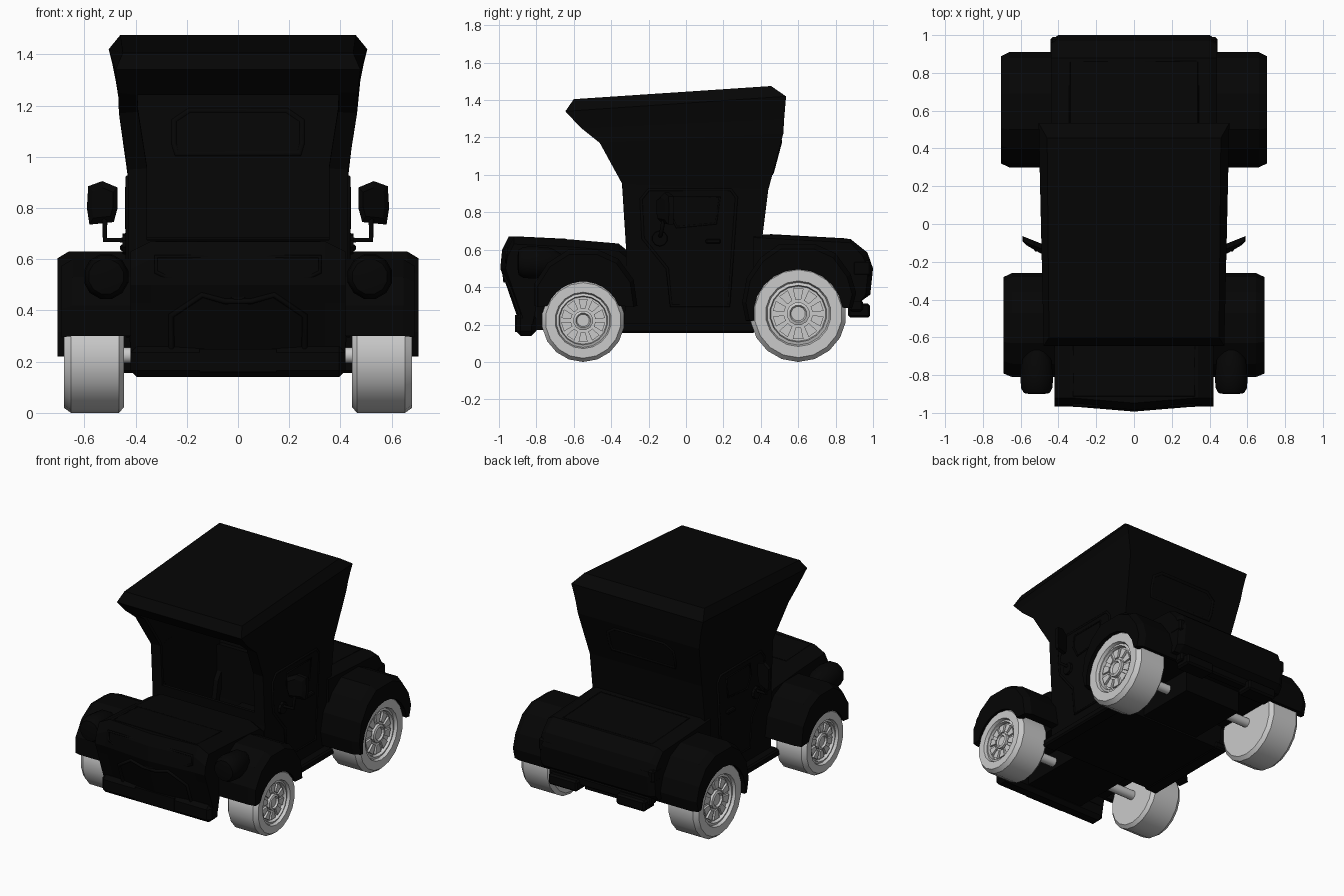
import bpy, bmesh, math
from mathutils import Matrix, Vector

if "Cube" in bpy.data.objects:
    bpy.data.objects.remove(bpy.data.objects["Cube"])


def material(name, v):
    m = bpy.data.materials.new(name)
    m.diffuse_color = (v, v, v, 1)
    m.use_nodes = True
    m.node_tree.nodes["Principled BSDF"].inputs["Base Color"].default_value = m.diffuse_color
    return m


BLACK = material("black_paint", 0.0015)
GREY = material("light_grey_wheel", 0.59)


def finish(name, bm, mat=BLACK, smooth=None, bevel=0):
    bmesh.ops.recalc_face_normals(bm, faces=bm.faces[:])
    me = bpy.data.meshes.new(name)
    bm.to_mesh(me)
    bm.free()
    me.materials.append(mat)
    ob = bpy.data.objects.new(name, me)
    bpy.context.collection.objects.link(ob)
    if bevel:
        mod = ob.modifiers.new("bevel", 'BEVEL')
        mod.width, mod.segments = bevel, 1
    if smooth:
        bpy.ops.object.select_all(action='DESELECT')
        ob.select_set(True)
        bpy.context.view_layer.objects.active = ob
        bpy.ops.object.shade_smooth_by_angle(angle=math.radians(smooth))
    return ob


def loft_bm(rings):
    bm = bmesh.new()
    rows = [[bm.verts.new(p) for p in ring] for ring in rings]
    n = len(rows[0])
    for a, b in zip(rows, rows[1:]):
        for i in range(n):
            j = (i + 1) % n
            bm.faces.new((a[i], a[j], b[j], b[i]))
    bm.faces.new(rows[0])
    bm.faces.new(rows[-1])
    return bm


def box(name, c, size, mat=BLACK, bevel=0):
    bm = bmesh.new()
    bmesh.ops.create_cube(bm, size=1)
    bm.transform(Matrix.Translation(c) @ Matrix.Diagonal((*size, 1)))
    return finish(name, bm, mat, bevel=bevel)


def lathe(name, c, axis, profile, n, mat=BLACK, smooth=25):
    """Profile holds (distance along axis, radius) pairs."""
    rings = []
    for t, r in profile:
        ring = []
        for i in range(n):
            a = 2 * math.pi * (i + 0.5) / n
            u, v = r * math.cos(a), r * math.sin(a)
            ring.append(Vector(c) + Vector((t, u, v) if axis == 'x' else (u, t, v)))
        rings.append(ring)
    return finish(name, loft_bm(rings), mat, smooth)


def tube(name, pts, r, cyclic=True, mat=BLACK):
    cu = bpy.data.curves.new(name, 'CURVE')
    cu.dimensions = '3D'
    cu.bevel_depth, cu.bevel_resolution = r, 1
    cu.use_fill_caps = True
    sp = cu.splines.new('POLY')
    sp.points.add(len(pts) - 1)
    for q, p in zip(sp.points, pts):
        q.co = (*p, 1)
    sp.use_cyclic_u = cyclic
    cu.materials.append(mat)
    ob = bpy.data.objects.new(name, cu)
    bpy.context.collection.objects.link(ob)
    return ob


def plate(name, pts, x0, x1, mat=BLACK):
    return finish(name, loft_bm([[(x, y, z) for y, z in pts] for x in (x0, x1)]), mat)


# Cabin shell: front y, front z, back y, back z, front half width, back half width
levels = [(-.33, .16, .36, .16, .42, .42), (-.32, .60, .41, .68, .43, .43),
          (-.34, .95, .44, .92, .43, .43), (-.46, 1.17, .52, 1.22, .465, .465),
          (-.56, 1.25, .525, 1.30, .468, .478), (-.603, 1.295, .53, 1.36, .472, .49),
          (-.645, 1.34, .535, 1.42, .478, .505), (-.60, 1.405, .455, 1.475, .45, .46)]
bm = loft_bm([[(-wf, yf, zf), (wf, yf, zf), (wb, yb, zb), (-wb, yb, zb)]
              for yf, zf, yb, zb, wf, wb in levels])
bmesh.ops.recalc_face_normals(bm, faces=bm.faces[:])
bm.faces.ensure_lookup_table()
screen = [bm.faces[4 * k] for k in (1, 2, 3, 4)]
bmesh.ops.inset_region(bm, faces=screen, thickness=.075, use_even_offset=True)
bmesh.ops.delete(bm, geom=screen, context='FACES')
cabin = finish("cabin", bm)
shell = cabin.modifiers.new("wall", 'SOLIDIFY')
shell.thickness, shell.offset = .02, -1

# Rear window frame, following the slope of the back wall
octagon = [(.25, 1.05), (.25, 1.14), (.19, 1.18), (-.19, 1.18),
           (-.25, 1.14), (-.25, 1.05), (-.24, 1.01), (.24, 1.01)]
tube("rear_window_frame", [(x, .432 + (z - .92) * .267, z) for x, z in octagon], .014)


# Hood and trunk: side profile swept across, edges dropped, centre nose pushed out
def hull(name, profile, half, shoulder, drop, nose, tuck):
    rings = []
    for x in (-half, -shoulder, 0, shoulder, half):
        edge = abs(x) == half
        rings.append([(x, y - (nose if x == 0 and y < -.85 else 0)
                       - (tuck if edge and y > .95 else 0),
                       z - (drop if edge and z > .58 else 0)) for y, z in profile])
    finish(name, loft_bm(rings))


hull("hood", [(-.32, .30), (-.32, .60), (-.36, .633), (-.62, .655), (-.92, .67), (-.955, .60),
              (-.965, .5), (-.94, .43), (-.86, .2), (-.82, .2), (-.80, .30)],
     .42, .34, .04, .028, 0)
hull("trunk", [(.36, .32), (.36, .685), (.88, .657), (.97, .585), (1.0, .5),
               (.985, .36), (.93, .32)], .44, .40, .02, 0, .025)


def nose_y(x, z):
    return -.86 - (z - .2) * .348 - .03 * max(0, 1 - abs(x) / .34)


# Hood seams, grille surround, bumper
tube("hood_seam", [(-.32, -.64, .654), (-.32, -.91, .667), (.32, -.91, .667), (.32, -.64, .654)], .005)
arch = [(.26, .22), (.26, .38), (.14, .46), (.05, .435)]
arch += [(-x, z) for x, z in reversed(arch)]
tube("grille_surround", [(x, nose_y(x, z), z) for x, z in arch], .012, False)
cowl = [(.32, .55), (.32, .61), (-.32, .61), (-.32, .55), (-.28, .53), (.28, .53)]
tube("nose_trim", [(x, -.96, z) for x, z in cowl], .009)
lathe("grille_boss", (0, -.96, .465), 'y', [(-.015, .03), (.02, .042)], 6, smooth=None)
box("front_bumper", (0, -.855, .2), (.84, .11, .12), bevel=.025)
box("front_plate", (0, -.90, .205), (.30, .03, .09))

# Tail: bumper bar, trunk seam
box("rear_bumper_bar", (0, .91, .30), (.78, .07, .06), bevel=.01)
tube("trunk_seam", [(-.34, .45, .679), (-.34, .86, .656), (.34, .86, .656), (.34, .45, .679)], .005)

# Underbody, narrow enough to leave the axle ends bare
box("chassis", (0, -.02, .25), (.44, 1.62, .16))

# Fender outlines as (y, z), front to back
front_arch = [(-.81, .30), (-.81, .42), (-.74, .53), (-.63, .60), (-.47, .60),
              (-.36, .55), (-.28, .44), (-.26, .30)]
rear_arch = [(.32, .22), (.30, .32), (.325, .45), (.40, .56), (.50, .63), (.69, .63),
             (.80, .58), (.88, .47), (.91, .37), (.89, .29)]


def fender(name, s, arch, cy, cz, r_well, r_lip, width):
    def ring(x, r, k):
        outer = [(cy + (y - cy) * k, cz + (z - cz) * k) for y, z in arch]
        a0 = math.asin((arch[-1][1] - cz) / r)
        a1 = math.pi - math.asin((arch[0][1] - cz) / r)
        inner = [(cy + r * math.cos(a0 + (a1 - a0) * i / 11),
                  cz + r * math.sin(a0 + (a1 - a0) * i / 11)) for i in range(12)]
        return [(s * x, y, z) for y, z in outer + inner]
    finish(name, loft_bm([ring(.38, r_well, 1), ring(width - .045, r_well, 1),
                          ring(width - .044, r_lip, 1), ring(width, r_lip, .93)]))


def wheel(name, s, cy, R):
    c = (0, cy, R)
    lathe(name + "_tyre", c, 'x', [(s * x, R * r) for x, r in (
        (.445, .3), (.445, .90), (.465, 1), (.652, 1), (.68, .91), (.68, .68),
        (.66, .65), (.665, .59), (.642, .57), (.642, .1))], 18, GREY)
    lathe(name + "_hub", c, 'x', [(s * .62, R * .24), (s * .662, R * .24),
                                  (s * .668, R * .18), (s * .655, R * .15)], 12, GREY)
    # Wedge-shaped pads around the hub
    for i in range(10):
        a = 2 * math.pi * i / 10
        wedge = [(-.06, .29), (.06, .29), (.11, .52), (-.11, .52)]
        plate(name + "_spoke", [(cy + R * (u * math.cos(a) - v * math.sin(a)),
                                 R + R * (u * math.sin(a) + v * math.cos(a)))
                                for u, v in wedge], s * .63, s * .656, GREY)


door = [(-.08, .30), (.23, .30), (.25, .60), (.27, .88), (.24, .92), (-.20, .92),
        (-.24, .87), (-.23, .66), (-.10, .50)]
pane = [(-.05, .72), (.16, .74), (.18, .88), (-.08, .88), (-.09, .80)]
mirror = [(-.045, .745), (.05, .735), (.06, .80), (.055, .885), (0, .905), (-.06, .88), (-.06, .80)]

for s, side in ((1, "right"), (-1, "left")):
    fender(side + "_front_fender", s, front_arch, -.55, .225, .24, .205, .69)
    fender(side + "_rear_fender", s, rear_arch, .60, .255, .27, .24, .705)
    wheel(side + "_front_wheel", s, -.55, .222)
    wheel(side + "_rear_wheel", s, .60, .258)

    # Running board, door, handle
    box(side + "_running_board", (s * .43, .01, .18), (.10, .72, .05), bevel=.01)
    plate(side + "_door", door, s * .415, s * .434)
    tube(side + "_door_trim", [(s * .431, y, z) for y, z in door], .009)
    tube(side + "_window_trim", [(s * .434, y, z) for y, z in pane], .007)
    box(side + "_door_handle", (s * .445, .145, .645), (.03, .08, .025), bevel=.006)

    # Mirror on its bent arm: tapered shield, outer edge swept back
    lathe(side + "_mirror_base", (0, -.14, .66), 'x', [(s * .42, .045), (s * .45, .04)], 10)
    tube(side + "_mirror_arm", [(s * .43, -.14, .675), (s * .52, -.135, .675),
                                (s * .52, -.12, .76)], .011, False)
    finish(side + "_mirror", loft_bm([[(s * (.53 + u * k), -.10 + u * .4 + d, .82 + (z - .82) * k)
                                       for u, z in mirror] for d, k in ((.012, 1), (-.015, 1), (-.035, .7))]))

    # Headlight pod
    lathe(side + "_headlight", (s * .515, 0, .532), 'y', [(-.90, .04), (-.895, .07), (-.87, .085),
          (-.82, .09), (-.72, .08), (-.64, .03)], 12, smooth=40)

    # Tail lamp and bumper block
    box(side + "_tail_lamp", (s * .385, .94, .50), (.115, .10, .085), bevel=.012)
    box(side + "_rear_bumper", (s * .26, .925, .275), (.22, .12, .075), bevel=.012)

# Axles
for name, y, z in (("front_axle", -.55, .225), ("rear_axle", .60, .258)):
    lathe(name, (0, y, z), 'x', [(-.46, .032), (.46, .032)], 12, GREY, 40)
